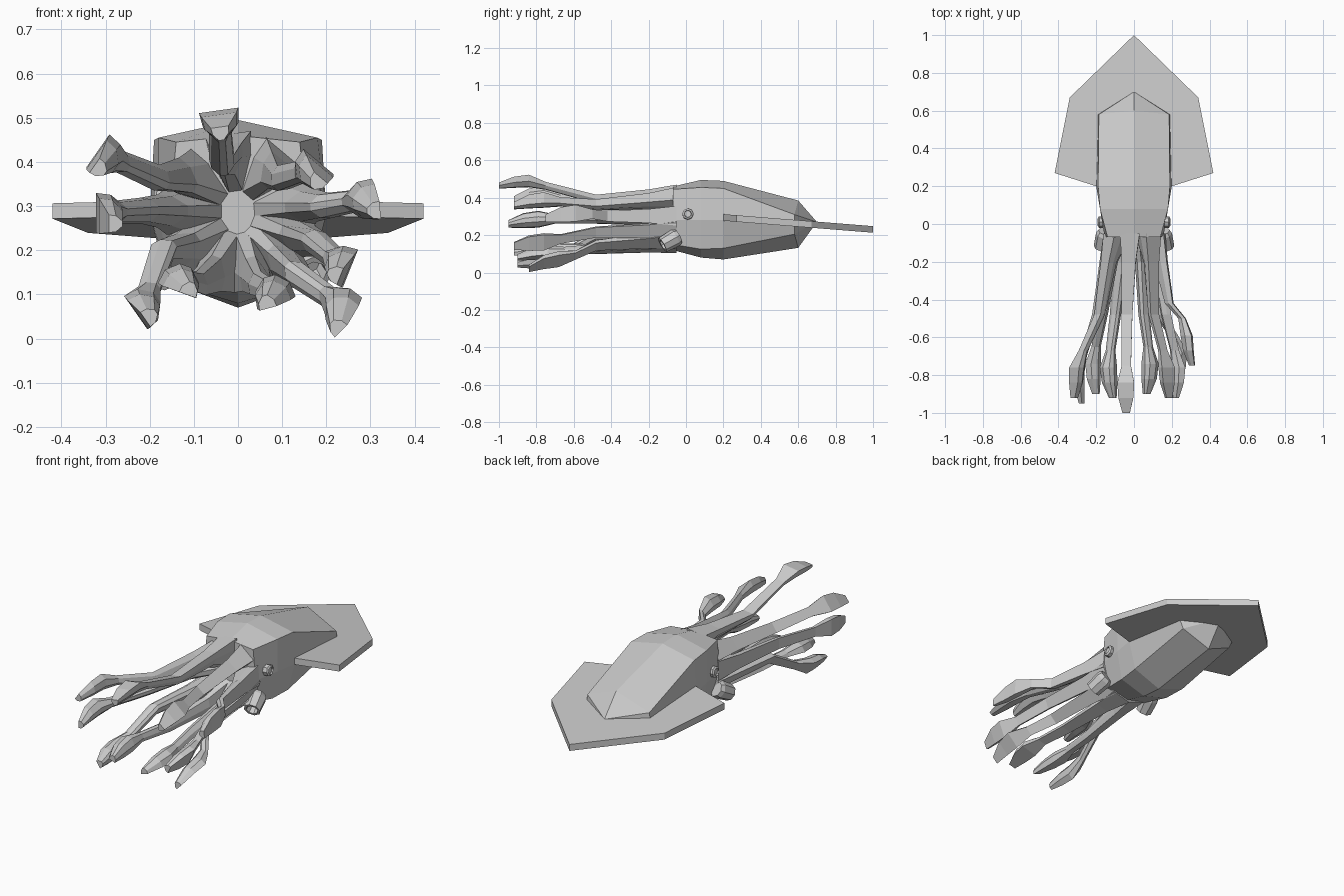
import bpy, bmesh, math
from mathutils import Vector

if "Cube" in bpy.data.objects:
    bpy.data.objects.remove(bpy.data.objects["Cube"])


def make_mesh(name, bm):
    bmesh.ops.recalc_face_normals(bm, faces=bm.faces)
    me = bpy.data.meshes.new(name)
    bm.to_mesh(me)
    bm.free()
    ob = bpy.data.objects.new(name, me)
    bpy.context.collection.objects.link(ob)
    return ob


def loft(name, rings):
    """Skin equal-sized rings; both ends are capped."""
    bm = bmesh.new()
    loops = [[bm.verts.new(p) for p in r] for r in rings]
    n = len(loops[0])
    for a, b in zip(loops, loops[1:]):
        for i in range(n):
            j = (i + 1) % n
            bm.faces.new((a[i], a[j], b[j], b[i]))
    bm.faces.new(loops[0])
    bm.faces.new(loops[-1])
    bmesh.ops.remove_doubles(bm, verts=bm.verts, dist=1e-5)
    return make_mesh(name, bm)


def turned(name, origin, axis, profile, sides=8):
    """Revolve (distance, radius) pairs around an axis."""
    axis = Vector(axis).normalized()
    u = axis.orthogonal().normalized()
    v = axis.cross(u)
    rings = []
    for t, r in profile:
        c = Vector(origin) + axis * t
        rings.append([c + r * (u * math.cos(a) + v * math.sin(a))
                      for a in (2 * math.pi * k / sides for k in range(sides))])
    return loft(name, rings)


# Mantle: y, top, shoulder x/z, side x, lower x/z, bottom
sections = [
    (-0.07, 0.46, 0.14, 0.445, 0.155, 0.12, 0.15, 0.12),
    (0.08, 0.495, 0.18, 0.455, 0.18, 0.15, 0.125, 0.08),
    (0.20, 0.49, 0.19, 0.45, 0.20, 0.16, 0.13, 0.07),
    (0.58, 0.385, 0.186, 0.31, 0.19, 0.155, 0.205, 0.132),
]
rings = []
for y, top, sx, sz, mx, lx, lz, bot in sections:
    right = [(sx, y, sz), (mx, y, 0.28), (lx, y, lz)]
    left = [(-x, yy, z) for x, yy, z in reversed(right)]
    ridge = y + (0.02 if y > 0.5 else 0)
    rings.append([(0, ridge, top)] + right + [(0, ridge, bot)] + left)
rings.append([(0, 0.70, 0.27)] * 8)
loft("mantle", rings)

# Fin: flat arrowhead plate tilting down to the rear
outline = [(0, 1.0), (0.34, 0.67), (0.42, 0.27), (0.2, 0.2),
           (-0.2, 0.2), (-0.42, 0.27), (-0.34, 0.67)]
top = lambda y: 0.312 - 0.080 * (y - 0.2)
loft("fin", [[(x, y, top(y)) for x, y in outline],
             [(x, y, top(y) - 0.035) for x, y in outline]])

# Eyes and siphons on both sides
for s, side in ((1, "right"), (-1, "left")):
    turned("eye_" + side, (s * 0.15, 0.01, 0.31), (s, 0, 0.1),
           [(0, 0.03), (0.036, 0.03), (0.042, 0.02), (0.034, 0.018)])
    turned("siphon_" + side, (s * 0.15, -0.04, 0.195), (s * 0.2, -0.8, -0.45),
           [(0, 0.04), (0.02, 0.048), (0.10, 0.043), (0.10, 0.03), (0.05, 0.025)])

# Tentacles: root angle, mid x/z, club x/z, end x/y/z
arms = [
    (98, -0.035, 0.395, -0.04, 0.49, -0.04, -1.00, 0.467),
    (145, -0.18, 0.36, -0.295, 0.41, -0.315, -0.92, 0.385),
    (180, -0.205, 0.29, -0.295, 0.285, -0.28, -0.95, 0.26),
    (215, -0.165, 0.20, -0.21, 0.075, -0.20, -0.90, 0.05),
    (250, -0.095, 0.125, -0.13, 0.135, -0.11, -0.92, 0.11),
    (285, 0.05, 0.125, 0.08, 0.11, 0.065, -0.90, 0.08),
    (315, 0.13, 0.15, 0.23, 0.08, 0.225, -0.84, 0.025),
    (338, 0.17, 0.22, 0.23, 0.17, 0.22, -0.92, 0.145),
    (5, 0.19, 0.30, 0.28, 0.315, 0.31, -0.75, 0.29),
    (50, 0.10, 0.36, 0.165, 0.38, 0.18, -0.92, 0.355),
]
# Flat outer face, narrow inner face
profile = [(-0.5, 0.3), (0.5, 0.3), (0.45, -0.1), (0.15, -0.45), (-0.15, -0.45), (-0.45, -0.1)]
for n, (deg, mx, mz, cx, cz, ex, ey, ez) in enumerate(arms, 1):
    a = math.radians(deg)
    rx, rz = 0.13 * math.cos(a), 0.288 + 0.145 * math.sin(a)
    my = -0.48 if ey < -0.8 else -0.42
    lerp = lambda p, q, t: p + (q - p) * t
    path = [  # x, y, z, width, inward depth factor
        (rx, -0.05, rz, 0.105, 2.2),
        (lerp(rx, mx, 0.4), -0.20, lerp(rz, mz, 0.4), 0.075, 1.4),
        (mx, my, mz, 0.058, 1),
        (lerp(mx, cx, 0.75), ey + 0.25, lerp(mz, cz, 0.75), 0.05, 1),
        (cx, ey + 0.16, cz, 0.09, 0.8),
        (lerp(cx, ex, 0.3), ey + 0.08, lerp(cz, ez, 0.3), 0.08, 0.8),
        (ex, ey, ez, 0.04, 1),
    ]
    out = Vector((math.cos(a), 0, math.sin(a)))
    across = Vector((out.z, 0, -out.x))
    loft("tentacle_%d" % n,
         [[Vector((x, y, z)) + w * (across * p + out * q * (d if q < 0 else 1))
           for p, q in profile] for x, y, z, w, d in path])
